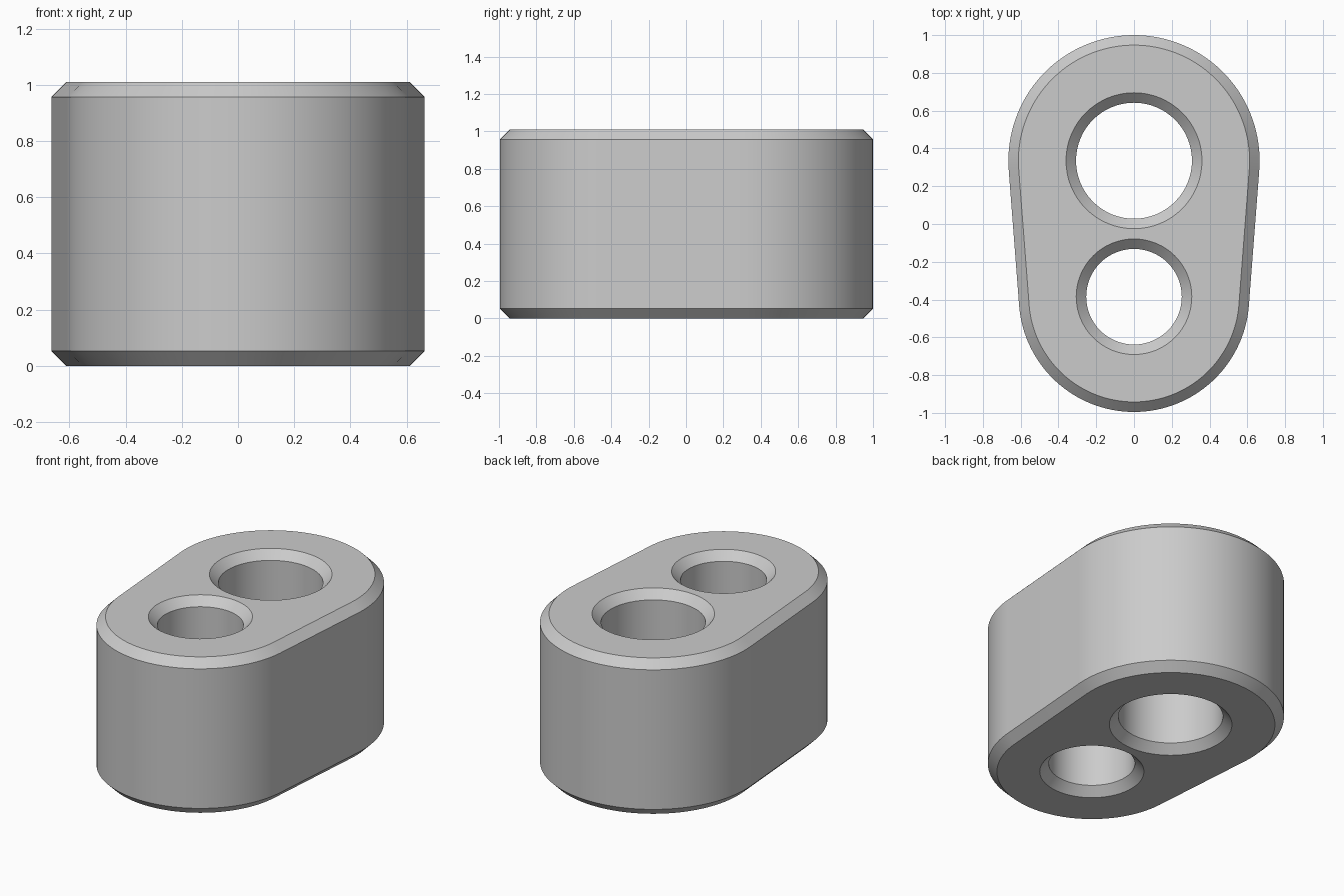
import bpy, bmesh
from math import sin, cos, pi, asin

cube = bpy.data.objects.get("Cube")
if cube:
    bpy.data.objects.remove(cube, do_unlink=True)

HEIGHT, CHAMFER = 1.01, 0.053
BACK_Y, BACK_R, BACK_HOLE = 0.335, 0.665, 0.307
FRONT_Y, FRONT_R, FRONT_HOLE = -0.385, 0.61, 0.253
SEGMENTS = 64

bm = bmesh.new()


def arc(y, radius, start, end, steps):
    angles = [start + (end - start) * i / steps for i in range(steps + 1)]
    return [(radius * cos(a), y + radius * sin(a)) for a in angles]


def body_outline(inset):
    """Two round ends joined by their common tangents."""
    lean = asin((BACK_R - FRONT_R) / (BACK_Y - FRONT_Y))
    back = arc(BACK_Y, BACK_R - inset, -lean, pi + lean, SEGMENTS)
    front = arc(FRONT_Y, FRONT_R - inset, pi + lean, 2 * pi - lean, SEGMENTS)
    return back + front


def hole_outline(y, radius):
    return arc(y, radius, 0, 2 * pi, SEGMENTS)[:-1]


def chamfered_wall(edge_outline, middle_outline):
    """Wall with a chamfer at each end; returns its bottom and top edges."""
    levels = [(edge_outline, 0), (middle_outline, CHAMFER),
              (middle_outline, HEIGHT - CHAMFER), (edge_outline, HEIGHT)]
    rings = [[bm.verts.new((x, y, z)) for x, y in pts] for pts, z in levels]
    for low, high in zip(rings, rings[1:]):
        for i in range(len(low)):
            j = (i + 1) % len(low)
            bm.faces.new((low[i], low[j], high[j], high[i]))
    return [[bm.edges.get((ring[i - 1], ring[i])) for i in range(len(ring))]
            for ring in (rings[0], rings[-1])]


# Outer wall and the two countersunk through holes
walls = [chamfered_wall(body_outline(CHAMFER), body_outline(0))]
for y, r in ((BACK_Y, BACK_HOLE), (FRONT_Y, FRONT_HOLE)):
    walls.append(chamfered_wall(hole_outline(y, r + CHAMFER), hole_outline(y, r)))

# Flat bottom and top, pierced by the holes
for end in (0, 1):
    edges = [e for wall in walls for e in wall[end]]
    bmesh.ops.triangle_fill(bm, edges=edges, use_beauty=True)
bmesh.ops.recalc_face_normals(bm, faces=bm.faces)

mesh = bpy.data.meshes.new("two_hole_block")
bm.to_mesh(mesh)
bm.free()
block = bpy.data.objects.new("two_hole_block", mesh)
bpy.context.collection.objects.link(block)

# Plain grey
grey = bpy.data.materials.new("plain_grey")
grey.use_nodes = True
colour = (0.6, 0.6, 0.6, 1)
grey.diffuse_color = colour
grey.node_tree.nodes["Principled BSDF"].inputs["Base Color"].default_value = colour
mesh.materials.append(grey)

# Smooth round walls with crisp chamfer edges
bpy.ops.object.select_all(action="DESELECT")
block.select_set(True)
bpy.context.view_layer.objects.active = block
bpy.ops.object.shade_smooth_by_angle(angle=pi / 6)
